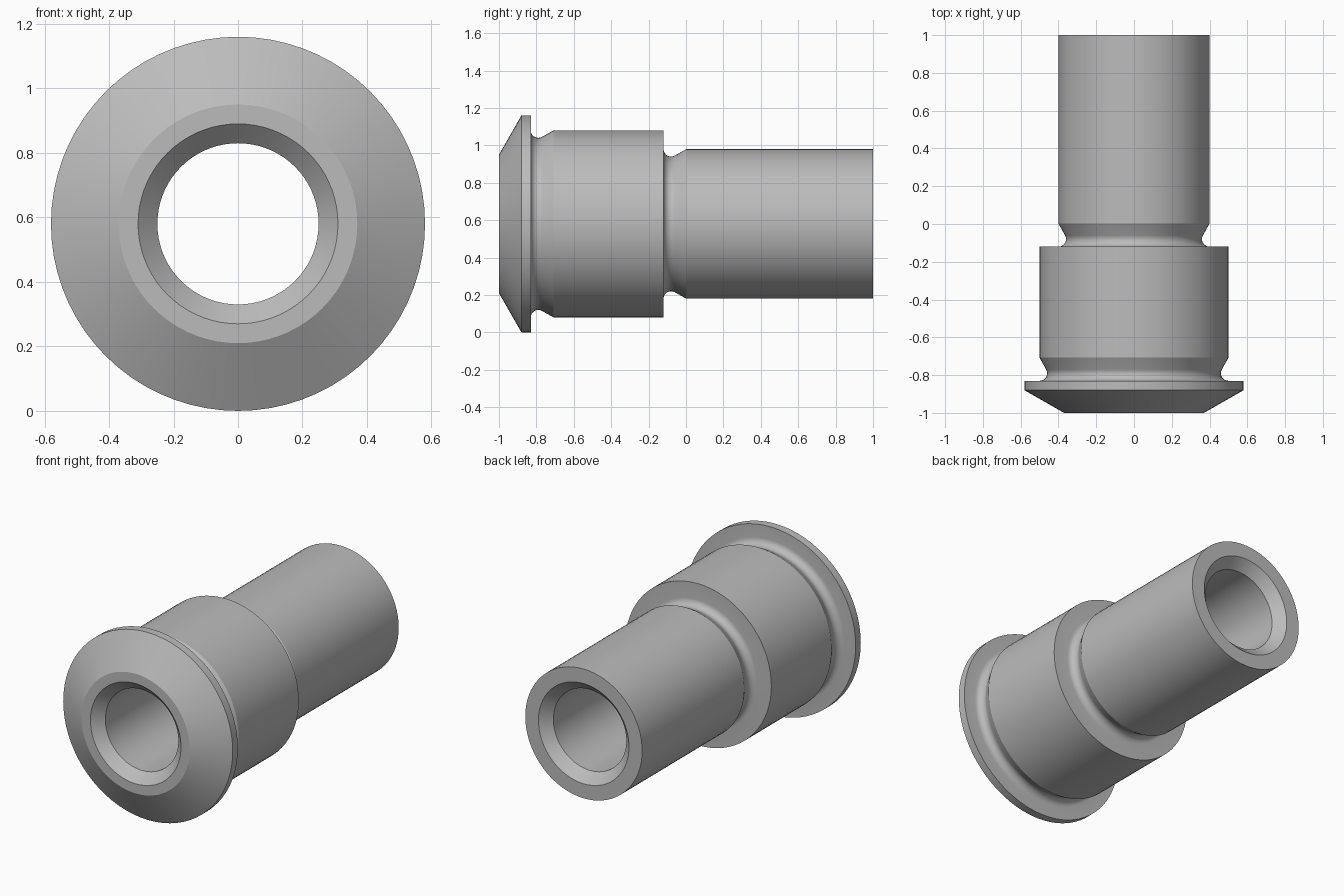
import bpy, bmesh, math

cube = bpy.data.objects.get("Cube")
if cube:
    bpy.data.objects.remove(cube, do_unlink=True)

SEGMENTS = 72
AXIS_Z = 0.58

metal = bpy.data.materials.new("grey metal")
metal.use_nodes = True
colour = (0.5, 0.5, 0.5, 1)
metal.diffuse_color = colour
metal.node_tree.nodes["Principled BSDF"].inputs["Base Color"].default_value = colour


def relief_groove(y, r):
    """Undercut behind a shoulder at y, running out to a cylinder of radius r."""
    fillet = 0.04
    points = []
    # rounded corner from the shoulder face down to the groove floor, then up the ramp
    for deg in range(180, 301, 15):
        a = math.radians(deg)
        points.append((y + fillet + fillet * math.cos(a),
                       r + fillet * math.sin(a)))
    points.append((y + 0.122, r))
    return points


# Closed section as (y, radius): outside front to back, then the bore back to front
profile = [(-1, 0.31), (-1, 0.37), (-0.88, 0.58), (-0.83, 0.58)]
profile += relief_groove(-0.83, 0.50)
profile += [(-0.12, 0.50)]
profile += relief_groove(-0.12, 0.40)
profile += [(1, 0.40), (1, 0.31), (0.94, 0.25), (-0.94, 0.25)]

# Revolve the section around the horizontal axis
bm = bmesh.new()
rings = []
for y, r in profile:
    ring = []
    for i in range(SEGMENTS):
        a = 2 * math.pi * i / SEGMENTS
        ring.append(bm.verts.new((r * math.sin(a), y, AXIS_Z + r * math.cos(a))))
    rings.append(ring)
for k, ring in enumerate(rings):
    nxt = rings[(k + 1) % len(rings)]
    for i in range(SEGMENTS):
        j = (i + 1) % SEGMENTS
        bm.faces.new((ring[i], ring[j], nxt[j], nxt[i]))
bmesh.ops.recalc_face_normals(bm, faces=bm.faces)

mesh = bpy.data.meshes.new("stepped_bushing")
bm.to_mesh(mesh)
bm.free()
mesh.materials.append(metal)
bushing = bpy.data.objects.new("stepped_bushing", mesh)
bpy.context.collection.objects.link(bushing)

# Smooth round surfaces, sharp turned edges
bpy.ops.object.select_all(action='DESELECT')
bushing.select_set(True)
bpy.context.view_layer.objects.active = bushing
bpy.ops.object.shade_smooth_by_angle(angle=math.radians(28))
